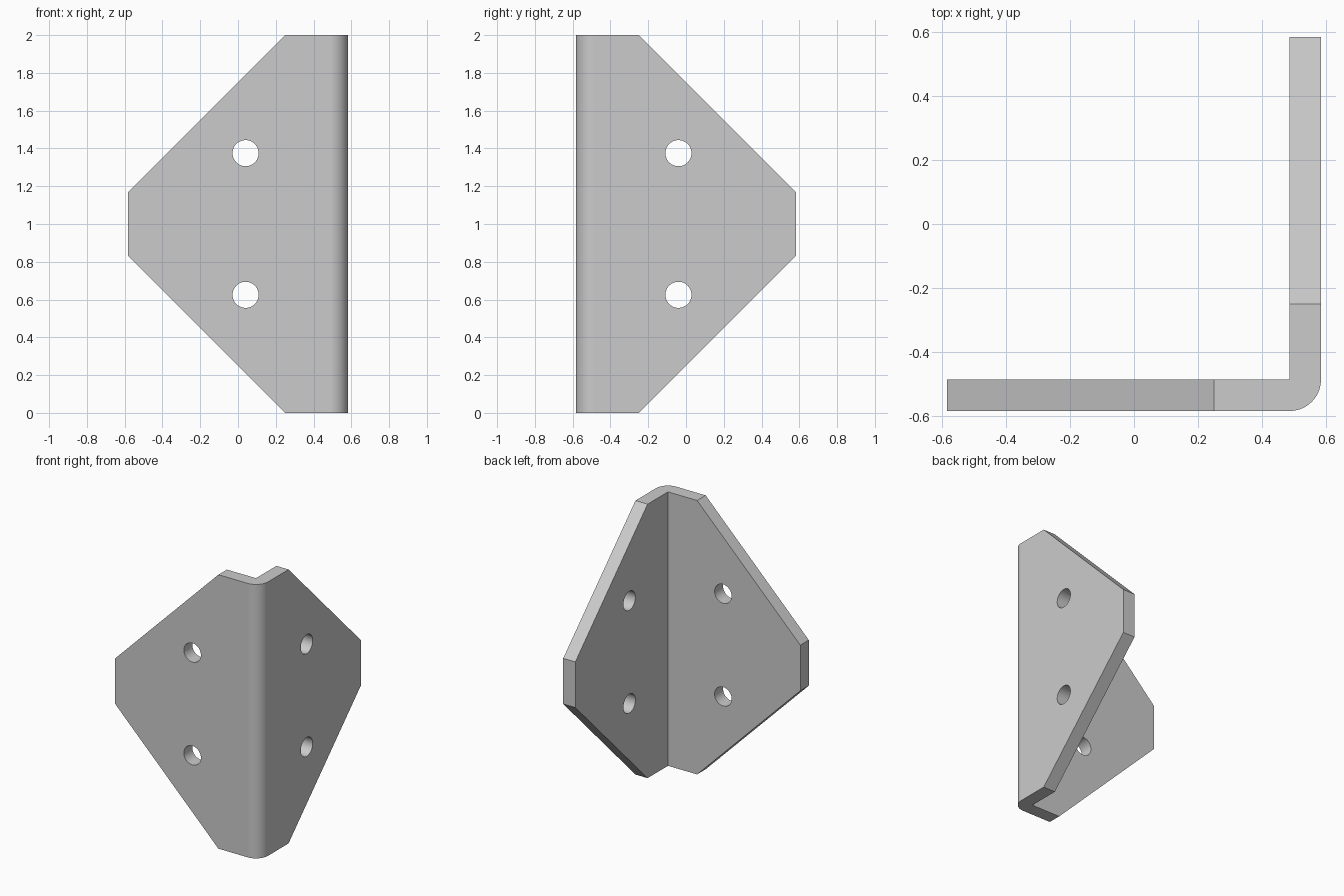
import bpy, bmesh, math
from mathutils import Vector, Matrix

HALF = 0.5833      # half width of the bracket in x and y
THICK = 0.098      # plate thickness, also the outer bend radius
HEIGHT = 2.0
FLAT = 0.25        # where the sloped edges meet the top and bottom
HOLE_OFFSET = 0.04
HOLE_RADIUS = 0.069

cube = bpy.data.objects.get("Cube")
if cube:
    bpy.data.objects.remove(cube, do_unlink=True)

steel = bpy.data.materials.new("plain_grey_steel")
steel.use_nodes = True
grey = (0.6, 0.6, 0.6, 1.0)
steel.diffuse_color = grey
steel.node_tree.nodes["Principled BSDF"].inputs["Base Color"].default_value = grey


def make_object(name, bm):
    bmesh.ops.recalc_face_normals(bm, faces=bm.faces)
    mesh = bpy.data.meshes.new(name)
    bm.to_mesh(mesh)
    bm.free()
    obj = bpy.data.objects.new(name, mesh)
    mesh.materials.append(steel)
    bpy.context.collection.objects.link(obj)
    return obj


# Angle profile: sharp inside corner, rounded outside corner
inner = HALF - THICK
SEGMENTS = 24
profile = [(-HALF, -inner), (-HALF, -HALF)]
for i in range(SEGMENTS + 1):
    a = math.radians(-90 + 90 * i / SEGMENTS)
    profile.append((inner + THICK * math.cos(a), -inner + THICK * math.sin(a)))
profile += [(HALF, HALF), (inner, HALF), (inner, -inner)]

bm = bmesh.new()
base = bm.faces.new([bm.verts.new((x, y, 0)) for x, y in profile])
top = bmesh.ops.extrude_face_region(bm, geom=[base])
bmesh.ops.translate(bm, vec=(0, 0, HEIGHT),
                    verts=[g for g in top["geom"] if isinstance(g, bmesh.types.BMVert)])

# Sloped 45 degree edges on both plates
for z, up in ((HEIGHT, 1), (0, -1)):
    for point, normal in (((FLAT, 0, z), (-1, 0, up)), ((0, -FLAT, z), (0, 1, up))):
        geom = bm.verts[:] + bm.edges[:] + bm.faces[:]
        cut = bmesh.ops.bisect_plane(bm, geom=geom, dist=1e-5, plane_co=Vector(point),
                                     plane_no=Vector(normal).normalized(), clear_outer=True)
        edges = [g for g in cut["geom_cut"] if isinstance(g, bmesh.types.BMEdge)]
        bmesh.ops.holes_fill(bm, edges=edges, sides=0)
bracket = make_object("angle_bracket", bm)

# Bolt holes, two through each plate
bm = bmesh.new()
mid = HALF - THICK / 2
for z in (0.625, 1.375):
    for centre, axis in (((HOLE_OFFSET, -mid, z), "X"), ((mid, -HOLE_OFFSET, z), "Y")):
        bmesh.ops.create_cone(bm, cap_ends=True, segments=48, radius1=HOLE_RADIUS,
                              radius2=HOLE_RADIUS, depth=THICK * 3,
                              matrix=Matrix.Translation(centre) @ Matrix.Rotation(math.pi / 2, 4, axis))
cutter = make_object("bolt_hole_cutter", bm)
cutter.hide_render = True

bpy.ops.object.select_all(action="DESELECT")
bracket.select_set(True)
bpy.context.view_layer.objects.active = bracket
holes = bracket.modifiers.new("bolt_holes", "BOOLEAN")
holes.operation = "DIFFERENCE"
holes.solver = "EXACT"
holes.object = cutter
bpy.ops.object.modifier_apply(modifier=holes.name)
bpy.data.objects.remove(cutter, do_unlink=True)

# Smooth bend and holes, crisp plate edges
bpy.ops.object.shade_smooth_by_angle(angle=math.radians(30))
weighted = bracket.modifiers.new("flat_plate_shading", "WEIGHTED_NORMAL")
weighted.keep_sharp = True
